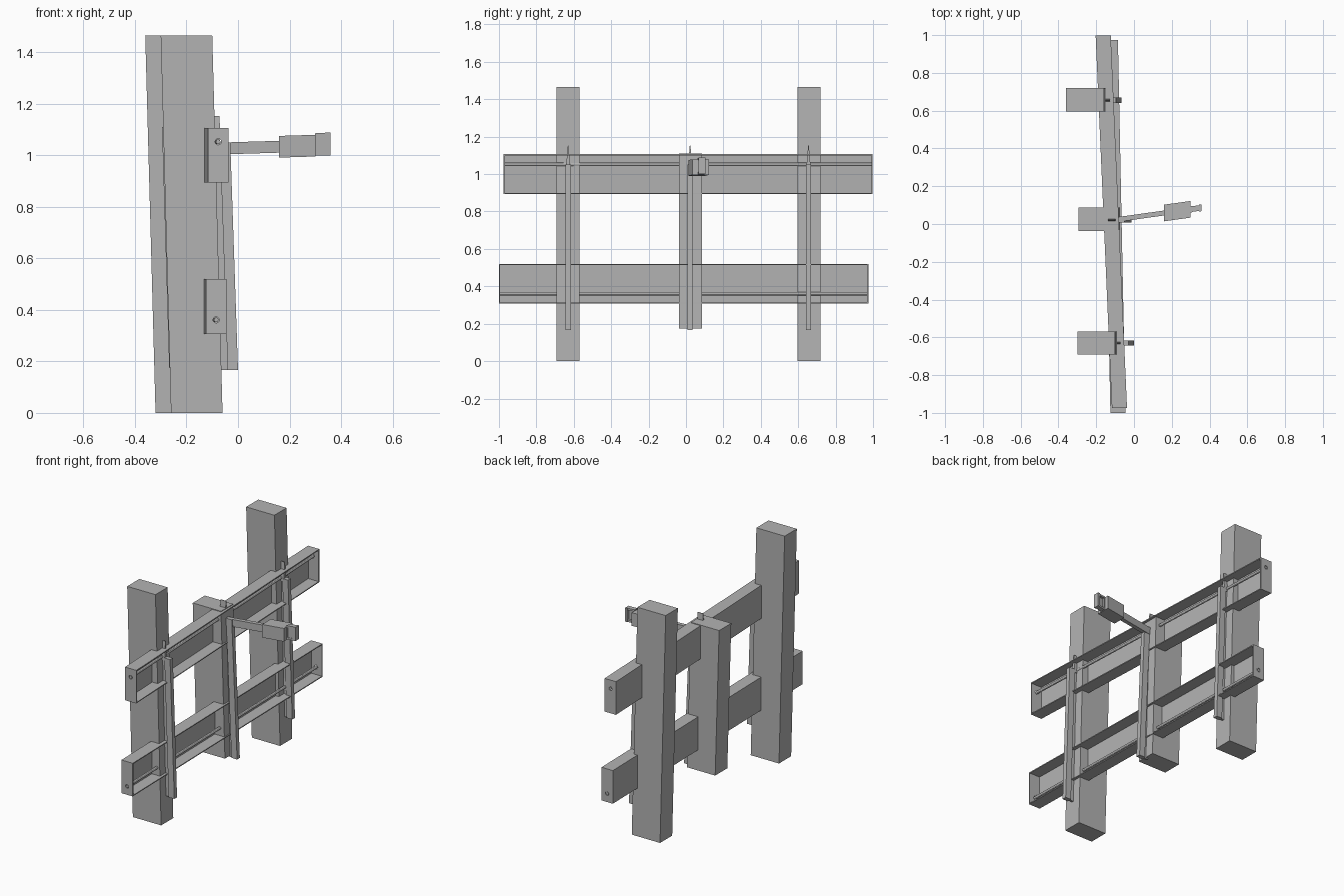
import bpy, bmesh, math
from mathutils import Vector

cube = bpy.data.objects.get("Cube")
if cube:
    bpy.data.objects.remove(cube)

grey = bpy.data.materials.new("plain grey")
grey.use_nodes = True
colour = (0.45, 0.45, 0.45, 1)
grey.diffuse_color = colour
grey.node_tree.nodes["Principled BSDF"].inputs["Base Color"].default_value = colour


def finish(name, bm, smooth=False):
    bmesh.ops.recalc_face_normals(bm, faces=bm.faces[:])
    mesh = bpy.data.meshes.new(name)
    bm.to_mesh(mesh)
    bm.free()
    mesh.materials.append(grey)
    obj = bpy.data.objects.new(name, mesh)
    bpy.context.collection.objects.link(obj)
    if smooth:
        bpy.context.view_layer.objects.active = obj
        obj.select_set(True)
        bpy.ops.object.shade_smooth_by_angle()
        obj.select_set(False)
    return obj


def rectangle(a, b):
    return [(-a / 2, -b / 2), (a / 2, -b / 2), (a / 2, b / 2), (-a / 2, b / 2)]


def circle(radius, sides=12, cx=0, cy=0):
    return [(cx + radius * math.cos(math.tau * i / sides),
             cy + radius * math.sin(math.tau * i / sides)) for i in range(sides)]


def sweep(name, start, end, profile, u, v, taper=(1, 1), hole=None, smooth=False):
    """Loft a profile in the plane of u and v from start to end, with an optional hole."""
    bm = bmesh.new()
    u, v = Vector(u), Vector(v)
    start, end = Vector(start), Vector(end)
    rings = []
    for loop in [profile] + ([hole] if hole else []):
        low = [bm.verts.new(start + u * a + v * b) for a, b in loop]
        high = [bm.verts.new(end + u * a * taper[0] + v * b * taper[1]) for a, b in loop]
        n = len(loop)
        for i in range(n):
            j = (i + 1) % n
            bm.faces.new((low[i], low[j], high[j], high[i]))
        rings.append((low, high))
    for side in (0, 1):
        if hole:
            edges = []
            for ring in rings:
                r = ring[side]
                edges += [bm.edges.get((r[i], r[i - 1])) for i in range(len(r))]
            bmesh.ops.triangle_fill(bm, edges=edges, use_beauty=True)
        else:
            bm.faces.new(rings[0][side])
    return finish(name, bm, smooth)


X, Y, Z = (1, 0, 0), (0, 1, 0), (0, 0, 1)


def upright(name, bottom, top, width_x, width_y, taper=(1, 1)):
    return sweep(name, bottom, top, rectangle(width_x, width_y), X, Y, taper)


# Leaning square posts: y, bottom x, top x, bottom z, top z
for name, y, x0, x1, z0, z1 in (("front_post", -0.63, -0.16, -0.2, 0, 1.465),
                                ("middle_post", 0.025, -0.167, -0.195, 0.175, 1.11),
                                ("back_post", 0.658, -0.22, -0.26, 0, 1.465)):
    upright(name, (x0, y, z0), (x1, y, z1), 0.2, 0.123)

# Channel rails, open towards +x, with drilled end plates and a rod through them
T = 0.006


class Rail:
    def __init__(self, name, y0, y1, x0, x1, z, rod_dz):
        self.a, self.b = Vector((x0, y0, z)), Vector((x1, y1, z))
        w, h = 0.04, 0.106
        channel = [(w, -h), (w, -h + T), (-w + T, -h + T), (-w + T, h - T),
                   (w, h - T), (w, h), (-w, h), (-w, -h)]
        sweep(name + "_channel", self.a, self.b, channel, X, Z)
        step = (self.b - self.a).normalized() * T
        for label, p, q in (("front", self.a, self.a + step), ("back", self.b - step, self.b)):
            sweep(f"{name}_{label}_plate", p, q, rectangle(2 * w, 2 * h), X, Z,
                  hole=circle(0.012, cy=rod_dz))
        self.lift = Vector((0, 0, rod_dz))
        sweep(name + "_rod", self.a + self.lift, self.b + self.lift,
              circle(0.009), X, Z, smooth=True)

    def rod_at(self, y):
        t = (y - self.a.y) / (self.b.y - self.a.y)
        return self.a.lerp(self.b, t) + self.lift


upper = Rail("upper_rail", -0.975, 0.997, -0.077, -0.163, 1.0, 0.052)
lower = Rail("lower_rail", -1.0, 0.975, -0.085, -0.125, 0.413, -0.052)

# Thin vertical stiles with a front bar, clipped to the rods by wedges
for name, y, x0, x1 in (("front_stile", -0.63, 0, -0.03),
                        ("middle_stile", 0.022, -0.012, -0.05),
                        ("back_stile", 0.655, -0.065, -0.095)):
    z0, z1 = 0.167, 1.05
    upright(name + "_bar", (x0 - 0.02, y, z0), (x1 - 0.02, y, z1), 0.04, 0.028)
    upright(name + "_web", (x0 - 0.055, y, z0), (x1 - 0.055, y, z1), 0.034, 0.012)
    for label, rail in (("upper", upper), ("lower", lower)):
        p = rail.rod_at(y)
        upright(f"{name}_{label}_clip", p + Vector((0.002, 0, -0.02)),
                p + Vector((0.002, 0, 0.1)), 0.04, 0.024, taper=(0.95, 0.15))

# Arm reaching out from the middle stile
def arm_point(x, dz=0):
    return Vector((x, 0.036 + 0.14 * x, 1.028 + 0.03 * x + dz))


def arm_part(name, x0, x1, width, height, dy=0, dz=0):
    shift = Vector((0, dy, dz))
    sweep(name, arm_point(x0) + shift, arm_point(x1) + shift,
          rectangle(width, height), Y, Z)


arm_part("arm_bar", -0.1, 0.17, 0.026, 0.046)
arm_part("arm_block", 0.16, 0.3, 0.088, 0.084)

# Recessed end bracket
arm_part("bracket_web", 0.3, 0.35, 0.012, 0.08, -0.006, 0.005)
arm_part("bracket_end", 0.345, 0.358, 0.036, 0.088, 0, 0.005)
arm_part("bracket_root", 0.298, 0.306, 0.034, 0.086, 0, 0.005)
for label, dz in (("top", 0.043), ("bottom", -0.033)):
    arm_part(f"bracket_{label}_flange", 0.3, 0.35, 0.03, 0.012, 0, dz)
